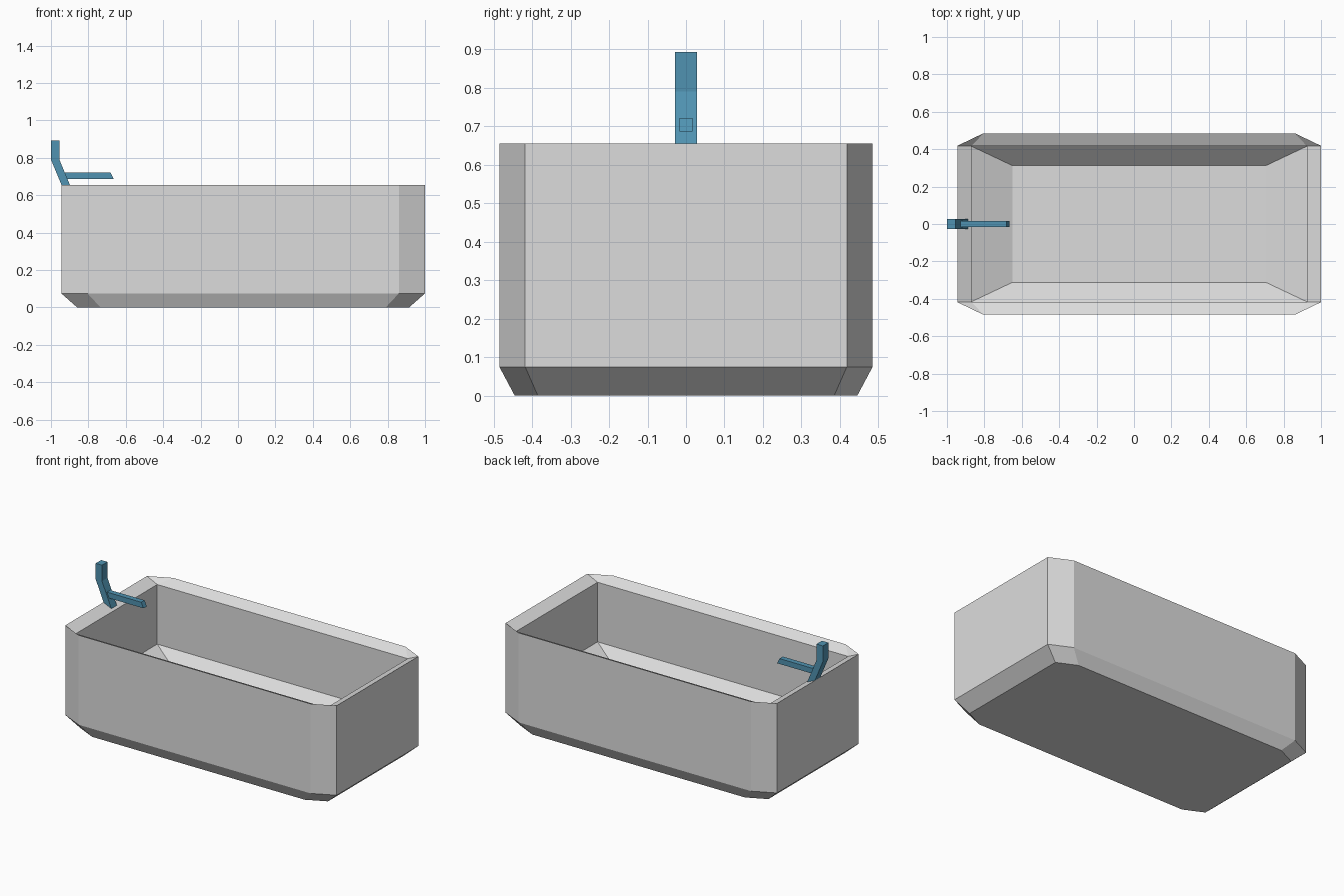
import bpy, bmesh

if "Cube" in bpy.data.objects:
    bpy.data.objects.remove(bpy.data.objects["Cube"])


def material(name, rgb):
    m = bpy.data.materials.new(name)
    m.diffuse_color = (*rgb, 1)
    m.use_nodes = True
    m.node_tree.nodes["Principled BSDF"].inputs["Base Color"].default_value = m.diffuse_color
    return m


grey = material("pale grey", (0.72, 0.72, 0.72))
blue = material("steel blue", (0.08, 0.29, 0.44))


def make_object(name, bm, mat):
    bmesh.ops.recalc_face_normals(bm, faces=bm.faces)
    me = bpy.data.meshes.new(name)
    bm.to_mesh(me)
    bm.free()
    me.materials.append(mat)
    ob = bpy.data.objects.new(name, me)
    bpy.context.collection.objects.link(ob)
    return ob


def octagon(bm, x0, x1, y, z, cx, cy):
    pts = [(x0 + cx, -y), (x1 - cx, -y), (x1, -y + cy), (x1, y - cy),
           (x1 - cx, y), (x0 + cx, y), (x0, y - cy), (x0, -y + cy)]
    return [bm.verts.new((px, py, z)) for px, py in pts]


def rectangle(bm, x0, x1, y, z):
    return [bm.verts.new((px, py, z))
            for px, py in [(x0, -y), (x1, -y), (x1, y), (x0, y)]]


def bridge(bm, a, b):
    n = len(a)
    for i in range(n):
        j = (i + 1) % n
        bm.faces.new((a[i], a[j], b[j], b[i]))


def prism(name, profile, half_width, mat):
    """Extrude an xz profile along y."""
    bm = bmesh.new()
    a = [bm.verts.new((x, -half_width, z)) for x, z in profile]
    b = [bm.verts.new((x, half_width, z)) for x, z in profile]
    bridge(bm, a, b)
    bm.faces.new(a)
    bm.faces.new(b)
    return make_object(name, bm, mat)


# Tub: chamfered outer shell
bm = bmesh.new()
base = octagon(bm, -0.86, 0.915, 0.445, 0.0, 0.125, 0.06)
low = octagon(bm, -0.945, 1.0, 0.485, 0.075, 0.14, 0.067)
top = octagon(bm, -0.945, 1.0, 0.485, 0.655, 0.14, 0.067)
bm.faces.new(base)
bridge(bm, base, low)
bridge(bm, low, top)

# Rim sloping inward: four strips plus four corner triangles
rim = rectangle(bm, -0.87, 0.925, 0.416, 0.621)
for k in range(4):
    o0, o1, o2 = top[2 * k], top[2 * k + 1], top[(2 * k + 2) % 8]
    i0, i1 = rim[k], rim[(k + 1) % 4]
    bm.faces.new((o0, o1, i1, i0))
    bm.faces.new((o1, o2, i1))

# Basin: straight inner walls, sloped lower band, flat floor
wall = rectangle(bm, -0.87, 0.925, 0.416, 0.235)
floor = rectangle(bm, -0.65, 0.705, 0.312, 0.13)
bridge(bm, rim, wall)
bridge(bm, wall, floor)
bm.faces.new(floor)
make_object("tub", bm, grey)

# Tap stem, bent and set into the rim
prism("tap_stem", [(-1.0, 0.893), (-0.955, 0.893), (-0.955, 0.79),
                   (-0.88, 0.61), (-0.925, 0.61), (-1.0, 0.79)], 0.028, blue)

# Tap spout with slanted tip
prism("tap_spout", [(-0.94, 0.722), (-0.682, 0.722),
                    (-0.665, 0.687), (-0.925, 0.687)], 0.017, blue)
